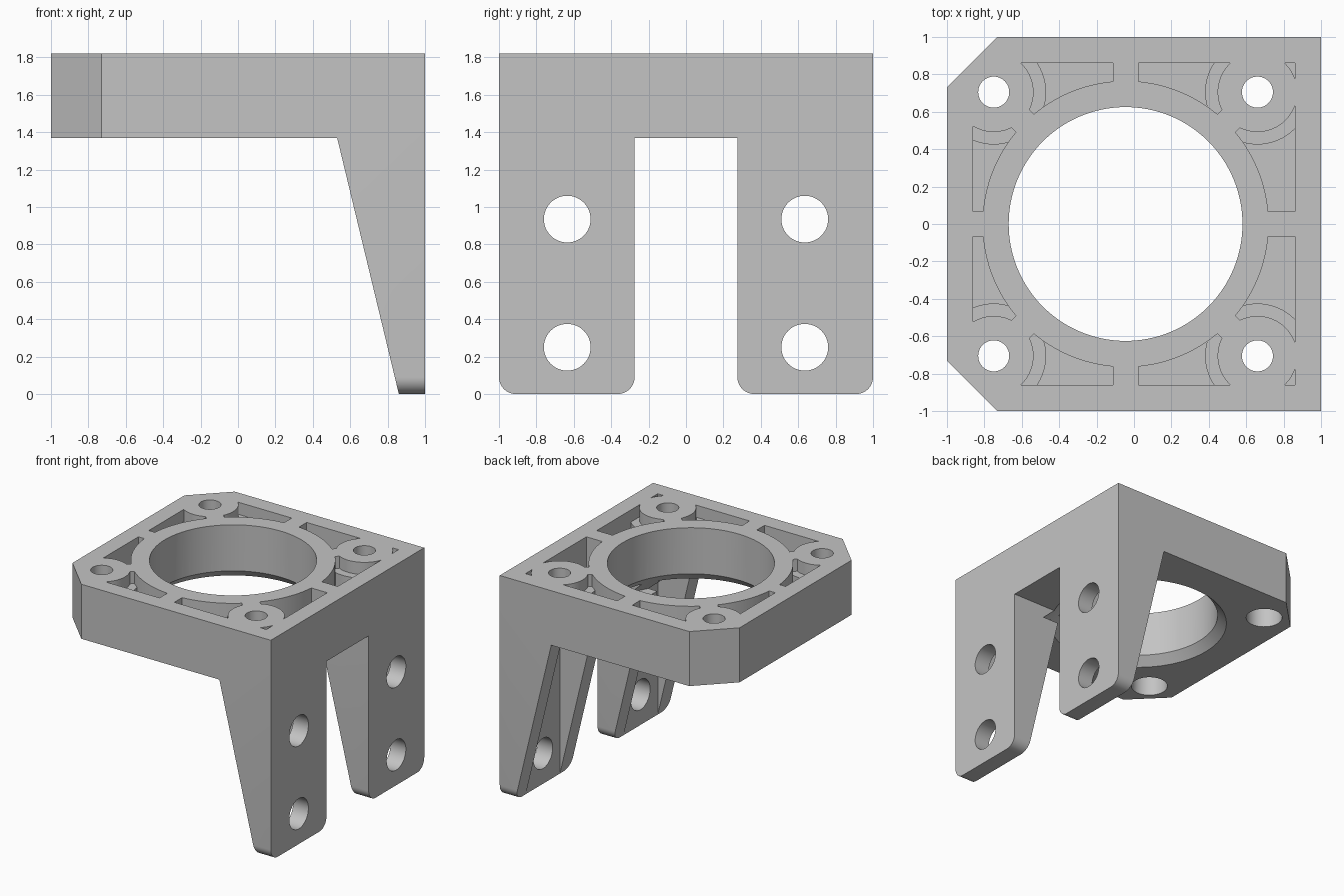
import bpy, bmesh
from math import cos, sin, pi
from mathutils import Matrix, Vector

if "Cube" in bpy.data.objects:
    bpy.data.objects.remove(bpy.data.objects["Cube"], do_unlink=True)

TOP, UNDER = 1.82, 1.37          # flange heights
WALL = 0.14                      # common wall thickness
CX = -0.045                      # bore centre
HOLE = 0.705                     # screw spacing from bore centre
SCREWS = [(CX + sx * HOLE, sy * HOLE) for sx in (-1, 1) for sy in (-1, 1)]


def finish(name, bm):
    bmesh.ops.recalc_face_normals(bm, faces=bm.faces)
    mesh = bpy.data.meshes.new(name)
    bm.to_mesh(mesh)
    bm.free()
    obj = bpy.data.objects.new(name, mesh)
    bpy.context.collection.objects.link(obj)
    return obj


def prism(name, pts, axis, lo, hi):
    """Extrude a 2D outline along the x, y or z axis."""
    place = {"x": lambda a, b: (lo, a, b), "y": lambda a, b: (a, lo, b),
             "z": lambda a, b: (a, b, lo)}[axis]
    bm = bmesh.new()
    face = bm.faces.new([bm.verts.new(place(a, b)) for a, b in pts])
    ext = bmesh.ops.extrude_face_region(bm, geom=[face])
    move = Vector([(hi - lo) * (axis == k) for k in "xyz"])
    verts = [v for v in ext["geom"] if isinstance(v, bmesh.types.BMVert)]
    bmesh.ops.translate(bm, verts=verts, vec=move)
    return finish(name, bm)


def box(name, x0, x1, y0, y1, z0, z1):
    return prism(name, [(x0, y0), (x1, y0), (x1, y1), (x0, y1)], "z", z0, z1)


def cylinder(name, x, y, z0, z1, r0, r1=None, segments=64):
    bm = bmesh.new()
    bmesh.ops.create_cone(bm, cap_ends=True, segments=segments, radius1=r0,
                          radius2=r0 if r1 is None else r1, depth=z1 - z0,
                          matrix=Matrix.Translation((x, y, (z0 + z1) / 2)))
    return finish(name, bm)


def arc(cx, cy, r, a0, a1, n=10):
    angles = [a0 + (a1 - a0) * i / n for i in range(n + 1)]
    return [(cx + r * cos(a), cy + r * sin(a)) for a in angles]


def boolean(target, cutter, operation="DIFFERENCE"):
    mod = target.modifiers.new("cut", "BOOLEAN")
    mod.operation, mod.solver, mod.object = operation, "EXACT", cutter
    bpy.context.view_layer.objects.active = target
    bpy.ops.object.modifier_apply(modifier=mod.name)
    bpy.data.objects.remove(cutter, do_unlink=True)


# Side silhouette: flange and tapered legs
slope = (1 - WALL - 0.53) / UNDER
toe = 1 - WALL + 0.1 * slope
bracket = prism("mounting_bracket", [(-1, TOP), (1, TOP), (1, -0.1), (toe, -0.1),
                                     (0.53, UNDER), (-1, UNDER)], "y", -1.1, 1.1)

# Two legs with rounded feet
R, INNER = 0.09, 0.275
half = ([(1, 2)] + arc(1 - R, R, R, 0, -pi / 2)
        + arc(INNER + R, R, R, -pi / 2, -pi) + [(INNER, UNDER)])
outline = half + [(-y, z) for y, z in reversed(half)]
boolean(bracket, prism("leg_outline", outline, "x", -1.2, 1.2), "INTERSECT")

# Clipped flange corners
plan = [(1.1, -1.1), (1.1, 1.1), (-0.63, 1.1), (-1.1, 0.63), (-1.1, -0.63), (-0.63, -1.1)]
boolean(bracket, prism("flange_outline", plan, "z", -0.2, 2), "INTERSECT")

# Leg recesses between the gussets, and the bolt holes
for side in (-1, 1):
    y0, y1 = sorted((side * (INNER + WALL), side * (1 - WALL)))
    boolean(bracket, box("leg_recess", 0.4, 1 - WALL, y0, y1, -0.2, UNDER))
    for z in (0.25, 0.935):
        circle = arc(side * 0.635, z, 0.125, 0, 2 * pi, 48)[:-1]
        boolean(bracket, prism("bolt_hole", circle, "x", 0.7, 1.1))

# Pocket volume: flange interior less ring, bosses and ribs
E, C = 0.862, 0.67
pocket_plan = [(E, -E), (E, E), (-C, E), (-E, C), (-E, -C), (-C, -E)]
pockets = prism("pockets", pocket_plan, "z", UNDER + WALL, 2)
boolean(pockets, cylinder("ring", CX, 0, 1.4, 2.1, 0.765, segments=128))
RIB = 0.068
boolean(pockets, box("cross_rib", -1.1, 1.1, -RIB, RIB, 1.4, 2.1))
boolean(pockets, box("long_rib", CX - RIB, CX + RIB, -1.1, 1.1, 1.4, 2.1))
for x, y in SCREWS:
    d = Vector((x - CX, y)).normalized() * RIB
    rib = [(CX - d.y, d.x), (CX + d.y, -d.x), (x + d.y, y - d.x), (x - d.y, y + d.x)]
    boolean(pockets, prism("diagonal_rib", rib, "z", 1.4, 2.1))
    boolean(pockets, cylinder("boss", x, y, 1.4, 2.1, 0.213))
    boolean(pockets, cylinder("boss_foot", x, y, 1.4, TOP - 0.1, 0.28))
boolean(bracket, pockets)

# Central bore with chamfered underside
boolean(bracket, cylinder("bore", CX, 0, 1.2, 2, 0.625, segments=128))
boolean(bracket, cylinder("bore_chamfer", CX, 0, 1.27, 1.47, 0.795, 0.595, 128))

# Screw holes with counterbores below
for x, y in SCREWS:
    boolean(bracket, cylinder("screw_hole", x, y, 1.3, 2, 0.083, segments=48))
    boolean(bracket, cylinder("counterbore", x, y, 1.3, 1.58, 0.142, segments=48))

# Single grey material
grey = bpy.data.materials.new("plain grey")
grey.use_nodes = True
grey.diffuse_color = (0.55, 0.55, 0.55, 1)
grey.node_tree.nodes["Principled BSDF"].inputs["Base Color"].default_value = grey.diffuse_color
bracket.data.materials.clear()
bracket.data.materials.append(grey)

bpy.ops.object.select_all(action="DESELECT")
bracket.select_set(True)
bpy.context.view_layer.objects.active = bracket
bpy.ops.object.shade_smooth_by_angle(angle=pi / 6)
